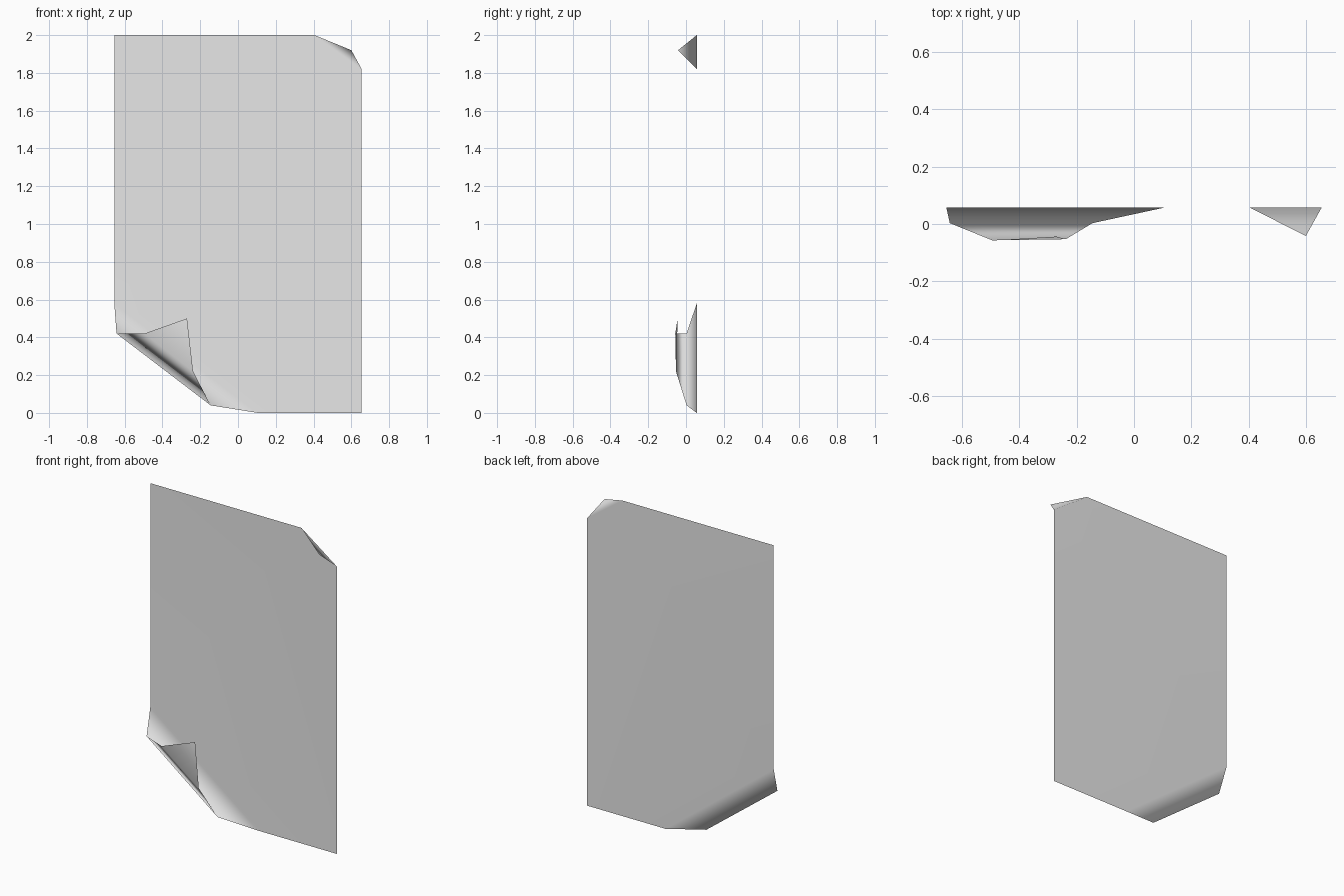
import bpy

cube = bpy.data.objects.get("Cube")
if cube:
    bpy.data.objects.remove(cube, do_unlink=True)

# Plain paper colour
paper = bpy.data.materials.new("paper_white")
paper.use_nodes = True
paper.diffuse_color = (0.8, 0.8, 0.8, 1)
paper.node_tree.nodes["Principled BSDF"].inputs["Base Color"].default_value = (0.8, 0.8, 0.8, 1)

# Outline and fold points of the sheet
BACK = 0.057
points = {
    "top_right": (-0.655, BACK, 2.0),
    "top_bend": (0.405, BACK, 2.0),
    "side_bend": (0.655, BACK, 1.82),
    "bottom_left": (0.655, BACK, 0.0),
    "curl_start_low": (0.105, BACK, 0.0),
    "curl_start_high": (-0.655, BACK, 0.58),
    "roll_high": (-0.643, 0.003, 0.42),
    "roll_low": (-0.145, 0.003, 0.04),
    "fold_high": (-0.495, -BACK, 0.42),
    "fold_low": (-0.238, -0.053, 0.22),
    "curl_tip": (-0.27, -0.044, 0.50),
    "ear_tip": (0.60, -0.042, 1.92),
}
# Flat sheet, bent ear, then the three bands of the curled corner
faces = [
    ("top_right", "curl_start_high", "curl_start_low", "bottom_left", "side_bend", "top_bend"),
    ("top_bend", "side_bend", "ear_tip"),
    ("curl_start_high", "roll_high", "roll_low", "curl_start_low"),
    ("roll_high", "fold_high", "fold_low", "roll_low"),
    ("fold_high", "curl_tip", "fold_low"),
]
names = list(points)
mesh = bpy.data.meshes.new("paper_sheet")
mesh.from_pydata(list(points.values()), [], [[names.index(n) for n in f] for f in faces])
mesh.materials.append(paper)
for face in mesh.polygons:
    face.use_smooth = True

sheet = bpy.data.objects.new("paper_sheet", mesh)
bpy.context.collection.objects.link(sheet)

# Keep the large sheet flat while the curl shades smoothly
weighted = sheet.modifiers.new("flat_sheet_shading", 'WEIGHTED_NORMAL')
weighted.mode = 'FACE_AREA'
